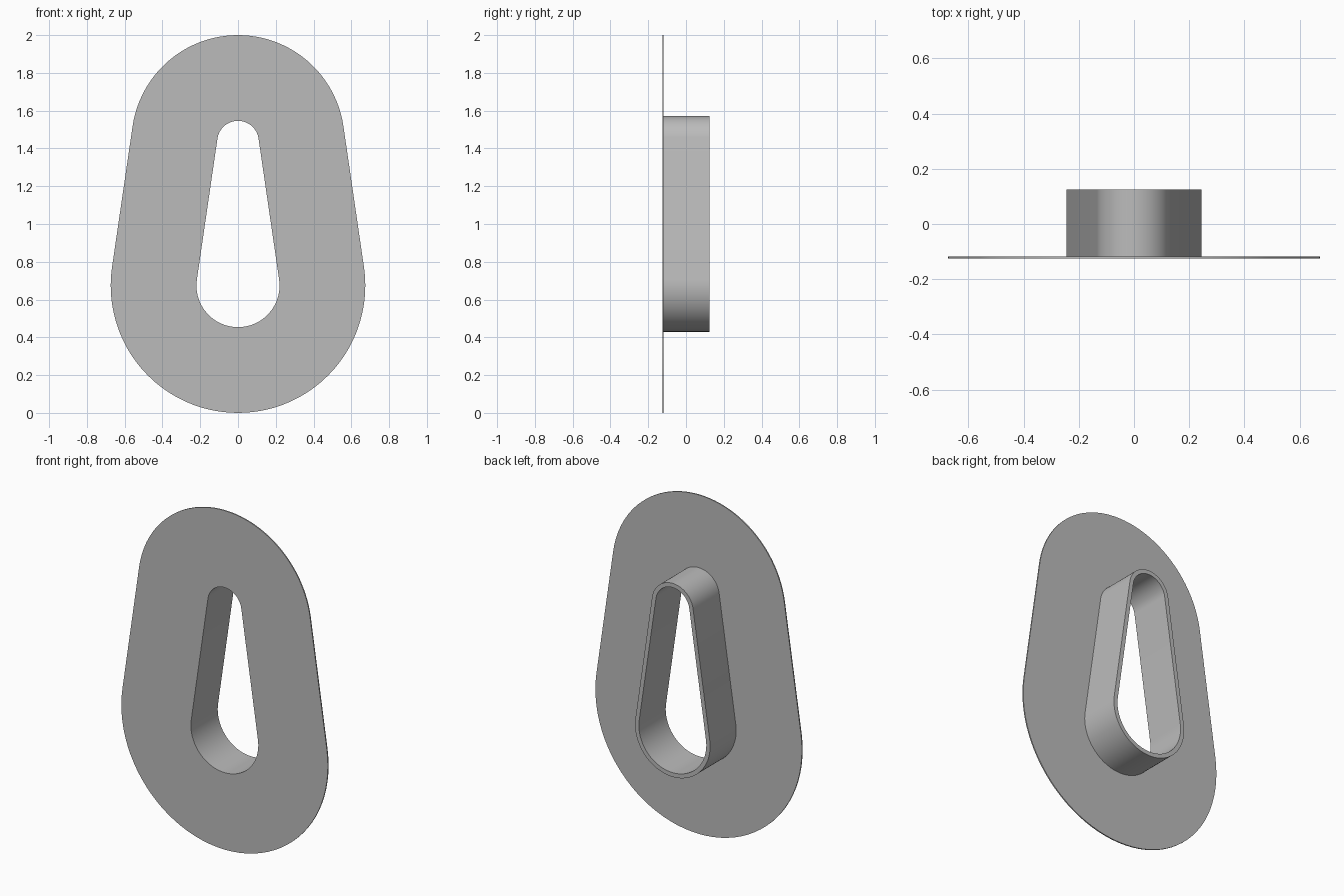
import bpy
import bmesh
import math

cube = bpy.data.objects.get("Cube")
if cube:
    bpy.data.objects.remove(cube, do_unlink=True)

# Tapered slot: a large lower arc and a small upper arc joined by tangents
LOW_Z, LOW_R = 0.674, 0.22
TOP_Z, TOP_R = 1.436, 0.11
STEPS = 48


def slot_outline(offset):
    """Points (x, z) of the slot outline, grown outward by offset."""
    tilt = math.asin((LOW_R - TOP_R) / (TOP_Z - LOW_Z))
    arcs = ((TOP_Z, TOP_R, tilt, math.pi - tilt),
            (LOW_Z, LOW_R, math.pi - tilt, math.tau + tilt))
    points = []
    for z, radius, start, end in arcs:
        for i in range(STEPS + 1):
            angle = start + (end - start) * i / STEPS
            r = radius + offset
            points.append((r * math.cos(angle), z + r * math.sin(angle)))
    return points


def material(name, value):
    mat = bpy.data.materials.new(name)
    mat.use_nodes = True
    colour = (value, value, value, 1)
    mat.diffuse_color = colour
    mat.node_tree.nodes["Principled BSDF"].inputs["Base Color"].default_value = colour
    return mat


# Cross-section as (offset from slot, y): thin front flange with a rear collar
FLANGE, WALL = 0.454, 0.025
FRONT, FLANGE_BACK, BACK = -0.125, -0.118, 0.125
section = [(0, FRONT), (FLANGE, FRONT), (FLANGE, FLANGE_BACK),
           (WALL, FLANGE_BACK), (WALL, BACK), (0, BACK)]

# Sweep the cross-section around the slot
bm = bmesh.new()
rings = [[bm.verts.new((x, y, z)) for x, z in slot_outline(offset)]
         for offset, y in section]
for k, ring in enumerate(rings):
    following = rings[(k + 1) % len(rings)]
    for i in range(len(ring)):
        j = (i + 1) % len(ring)
        bm.faces.new((ring[i], ring[j], following[j], following[i]))
bmesh.ops.recalc_face_normals(bm, faces=bm.faces)

mesh = bpy.data.meshes.new("flanged_collar")
bm.to_mesh(mesh)
bm.free()
mesh.materials.append(material("plain grey", 0.5))
collar = bpy.data.objects.new("flanged_collar", mesh)
bpy.context.collection.objects.link(collar)

# Smooth arcs with crisp rims
bpy.ops.object.select_all(action="DESELECT")
collar.select_set(True)
bpy.context.view_layer.objects.active = collar
bpy.ops.object.shade_smooth_by_angle(angle=math.radians(30))
